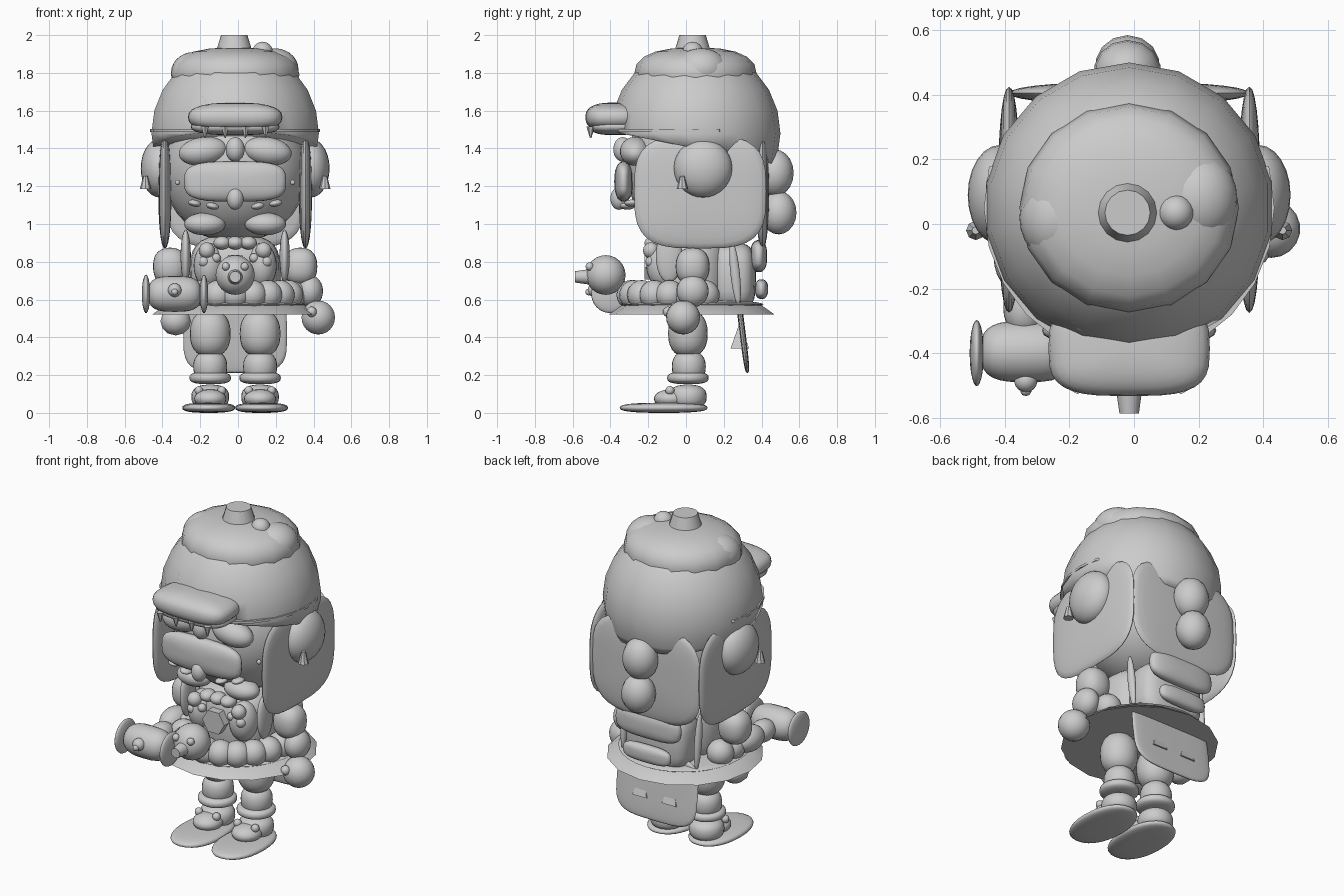
import bpy, bmesh, math
from mathutils import Matrix, Vector

if "Cube" in bpy.data.objects:
    bpy.data.objects.remove(bpy.data.objects["Cube"])

grey = bpy.data.materials.new("plain_grey")
grey.use_nodes = True
grey.diffuse_color = (0.6, 0.6, 0.6, 1)
grey.node_tree.nodes["Principled BSDF"].inputs["Base Color"].default_value = (0.6, 0.6, 0.6, 1)

CX = -0.015  # midline of the figure


def finish(name, bm, loc, rot=(0, 0, 0), sharp=40):
    me = bpy.data.meshes.new(name)
    bmesh.ops.recalc_face_normals(bm, faces=bm.faces)
    bm.to_mesh(me)
    bm.free()
    me.materials.append(grey)
    ob = bpy.data.objects.new(name, me)
    bpy.context.collection.objects.link(ob)
    ob.location = loc
    ob.rotation_euler = [math.radians(a) for a in rot]
    bpy.ops.object.select_all(action="DESELECT")
    ob.select_set(True)
    bpy.context.view_layer.objects.active = ob
    bpy.ops.object.shade_smooth_by_angle(angle=math.radians(sharp))
    return ob


def power(v, p):
    return math.copysign(abs(v) ** p, v) if abs(v) > 1e-6 else 0.0


def blob(name, loc, half, lens=1, outline=1, axis="Z", rot=(0, 0, 0), seg=24, rings=14):
    """Ellipsoid, or a cushion when the powers are below one; axis is its pole."""
    bm = bmesh.new()
    bmesh.ops.create_uvsphere(bm, u_segments=seg, v_segments=rings, radius=1)
    for v in bm.verts:
        flat = math.hypot(v.co.x, v.co.y)
        lon = math.atan2(v.co.y, v.co.x)
        r = power(flat, lens)
        a, b = r * power(math.cos(lon), outline), r * power(math.sin(lon), outline)
        c = power(v.co.z, lens)
        p = {"Z": (a, b, c), "Y": (a, c, b), "X": (c, a, b)}[axis]
        v.co = [p[i] * half[i] for i in range(3)]
    return finish(name, bm, loc, rot, 60)


def ball(name, loc, r, seg=18, rings=12):
    return blob(name, loc, (r, r, r), seg=seg, rings=rings)


def cone(name, loc, r1, r2, depth, sides=16, rot=(0, 0, 0), stretch=1):
    bm = bmesh.new()
    bmesh.ops.create_cone(bm, cap_ends=True, segments=sides, radius1=r1, radius2=r2, depth=depth)
    bmesh.ops.scale(bm, vec=(1, stretch, 1), verts=bm.verts)
    return finish(name, bm, loc, rot)


def cut(ob, point, normal):
    """Trim away what lies on the normal side of a plane and cap it."""
    bm = bmesh.new()
    bm.from_mesh(ob.data)
    res = bmesh.ops.bisect_plane(bm, geom=bm.verts[:] + bm.edges[:] + bm.faces[:],
                                 plane_co=Vector(point) - ob.location, plane_no=normal,
                                 clear_outer=True)
    edges = [e for e in res["geom_cut"] if isinstance(e, bmesh.types.BMEdge)]
    bmesh.ops.contextual_create(bm, geom=edges)
    bm.to_mesh(ob.data)
    bm.free()


SIDES = (("right", -1), ("left", 1))

# Head and cap
blob("face", (CX, 0.06, 1.3), (0.39, 0.38, 0.4))
dome = blob("cap_dome", (CX, 0.05, 1.48), (0.45, 0.45, 0.46), seg=18, rings=12)
cut(dome, (0, -0.4, 1.49), (0, -0.2, -1))
brim = cone("cap_brim", (CX, 0.05, 1.495), 0.45, 0.45, 0.014, 24, stretch=1.04)
cut(brim, (0, 0.18, 1.5), (0, 1, 0))
blob("crown", (CX, 0.05, 1.79), (0.34, 0.325, 0.145), lens=0.8, seg=16, rings=10)
blob("crown_lump_right", (-0.235, 0.02, 1.80), (0.12, 0.14, 0.11))
blob("crown_lump_left", (0.195, 0.08, 1.82), (0.125, 0.14, 0.11))
ball("crown_knob", (0.13, 0.035, 1.91), 0.055)
cone("crown_spout", (-0.02, 0.035, 1.95), 0.1, 0.07, 0.1, 16)

# Flaps, ear pads and back knobs
for side, s in SIDES:
    blob(side + "_flap", (CX + s * 0.372, 0.075, 1.17), (0.035, 0.35, 0.3), 0.9, 0.6, "X", seg=32)
    blob(side + "_ear_pad", (CX + s * 0.4, 0.09, 1.295), (0.1, 0.155, 0.155))
    cone(side + "_ear_stud", (CX + s * 0.475, -0.02, 1.22), 0.03, 0.012, 0.07, 8)
blob("back_flap", (CX, 0.405, 1.17), (0.37, 0.035, 0.3), 0.9, 0.6, "Y", seg=32)
blob("back_knob_upper", (-0.02, 0.47, 1.27), (0.105, 0.1, 0.125), seg=14, rings=10)
blob("back_knob_lower", (-0.02, 0.49, 1.06), (0.1, 0.095, 0.115), seg=14, rings=10)

# Snout on the cap
blob("snout", (CX, -0.385, 1.565), (0.25, 0.148, 0.078), 0.8, 0.6, seg=32)
blob("lower_jaw", (CX, -0.375, 1.515), (0.235, 0.135, 0.045), 0.8, 0.6, seg=32)
for i in range(4):
    cone("fang", (-0.175 + i * 0.107, -0.505, 1.485), 0.004, 0.022, 0.06, 6)
for side, s in SIDES:
    x = CX - 0.005 + s * 0.135
    ball(side + "_cap_eye", (x, -0.265, 1.655), 0.06)
    ball(side + "_cap_pupil", (x, -0.305, 1.645), 0.032)

# Face details
blob("mouth_plate", (CX, -0.33, 1.225), (0.27, 0.05, 0.107), 0.85, 0.6, "Y", seg=32)
blob("nose", (CX, -0.335, 1.395), (0.05, 0.05, 0.065))
blob("tongue", (CX, -0.355, 1.135), (0.045, 0.045, 0.06))
for side, s in SIDES:
    blob(side + "_cheek", (CX + s * 0.17, -0.27, 1.385), (0.13, 0.08, 0.075), rot=(0, s * 8, 0))
    ball(side + "_face_dot", (CX + s * 0.305, -0.21, 1.22), 0.014, 10, 6)
    for dx, z in ((0.12, 1.095), (0.215, 1.11)):
        blob(side + "_lip_bead", (CX + s * dx, -0.34 + dx * 0.25, z), (0.035, 0.04, 0.018), rot=(0, -s * 12, 0))
    blob(side + "_chin_pad", (CX + s * 0.16, -0.17, 1.0), (0.11, 0.08, 0.06))

# Torso, straps and chest trim
blob("torso", (CX, 0.02, 0.73), (0.24, 0.2, 0.21), 0.6, 0.8)
for i in range(3):
    blob("collar_lump", (CX - 0.07 + i * 0.07, -0.17, 0.9), (0.045, 0.05, 0.035))
cone("chest_badge", (CX, -0.19, 0.77), 0.075, 0.075, 0.06, 6, (90, 30, 0))
for side, s in SIDES:
    blob(side + "_strap", (CX + s * 0.262, -0.09, 0.83), (0.027, 0.07, 0.14), axis="X")
    blob(side + "_chest_pad", (CX + s * 0.14, -0.12, 0.78), (0.08, 0.09, 0.12))
    for dx, z, r in ((0.15, 0.86, 0.043), (0.165, 0.8, 0.03), (0.1, 0.82, 0.025)):
        ball(side + "_chest_bead", (CX + s * dx, -0.185, z), r, 14, 8)

# Backpack with cushions and hanging plate
blob("backpack", (CX, 0.25, 0.72), (0.21, 0.12, 0.18), 0.6, 0.6)
blob("upper_cushion", (CX, 0.385, 0.83), (0.22, 0.045, 0.085), 0.8, 0.6, "Y")
blob("lower_cushion", (CX, 0.4, 0.655), (0.16, 0.035, 0.052), 0.8, 0.6, "Y")
blob("back_plate", (CX, 0.3, 0.42), (0.275, 0.016, 0.21), 0.6, 0.5, "Y", (7, 0, 0), 32)
for side, s in SIDES:
    cone(side + "_plate_spike", (CX + s * 0.1, 0.285, 0.41), 0.07, 0, 0.14, 4, (0, 0, 45))
    blob(side + "_pack_blade", (CX + s * 0.25, 0.26, 0.74), (0.02, 0.025, 0.17), axis="X", rot=(6, 0, 0))

# Skirt disc and beaded belt
cone("skirt", (CX, 0.03, 0.545), 0.44, 0.37, 0.05, 16)
blob("skirt_rim", (CX, 0.03, 0.575), (0.37, 0.38, 0.025), seg=32)
for i in range(13):
    a = math.radians(-195 + i * 210 / 12)
    ball("belt_bead", (CX + 0.3 * math.cos(a), 0.02 + 0.31 * math.sin(a), 0.625), 0.078)

# Arms and hands
for side, s in SIDES:
    blob(side + "_upper_arm", (CX + s * 0.345, 0.035, 0.775), (0.09, 0.09, 0.1), 0.85, 0.85)
blob("left_forearm", (0.38, 0.035, 0.645), (0.07, 0.085, 0.085))
ball("left_hand", (0.425, -0.015, 0.505), 0.09)
ball("left_hand_stud", (0.39, -0.095, 0.535), 0.028, 10, 8)
blob("right_forearm", (-0.36, -0.1, 0.65), (0.075, 0.11, 0.075))
blob("right_wrist", (-0.34, -0.26, 0.63), (0.065, 0.09, 0.065))
blob("right_hip_pouch", (-0.33, 0, 0.485), (0.085, 0.08, 0.075), seg=10, rings=6)

# Hand-held barrel and the round head at its end
blob("barrel", (-0.335, -0.395, 0.63), (0.14, 0.095, 0.095), 0.65, 1, "X")
for name, x in (("barrel_outer_flange", -0.487), ("barrel_inner_flange", -0.18)):
    blob(name, (x, -0.4, 0.63), (0.022, 0.102, 0.102), axis="X")
ball("barrel_knob", (-0.335, -0.485, 0.65), 0.036)
ball("barrel_knob_tip", (-0.335, -0.515, 0.64), 0.018, 10, 8)
ball("round_head", (CX, -0.425, 0.73), 0.105)
cone("round_head_spout", (CX, -0.545, 0.72), 0.042, 0.03, 0.085, 12, (90, 0, 0))
for side, s in SIDES:
    ball(side + "_round_head_eye", (CX + s * 0.05, -0.51, 0.775), 0.022, 10, 8)

# Legs and feet
for side, s in SIDES:
    x = CX + s * 0.132
    blob(side + "_thigh", (x, 0.01, 0.42), (0.108, 0.105, 0.125), 0.85, 1)
    blob(side + "_shin", (x, 0.015, 0.245), (0.09, 0.09, 0.085), 0.85, 1)
    blob(side + "_ankle_ring", (x, 0.01, 0.185), (0.11, 0.11, 0.033), 0.7, 1)
    blob(side + "_foot", (x, 0.01, 0.085), (0.1, 0.1, 0.065), 0.8, 1)
    blob(side + "_toe_cap", (x, -0.08, 0.075), (0.085, 0.09, 0.05))
    for dx in (-0.06, 0.06):
        ball(side + "_foot_stud", (x + dx, -0.085, 0.118), 0.024, 10, 8)
    blob(side + "_sole", (x + s * 0.008, -0.118, 0.027), (0.14, 0.233, 0.027), 0.75, 0.9, seg=28)
